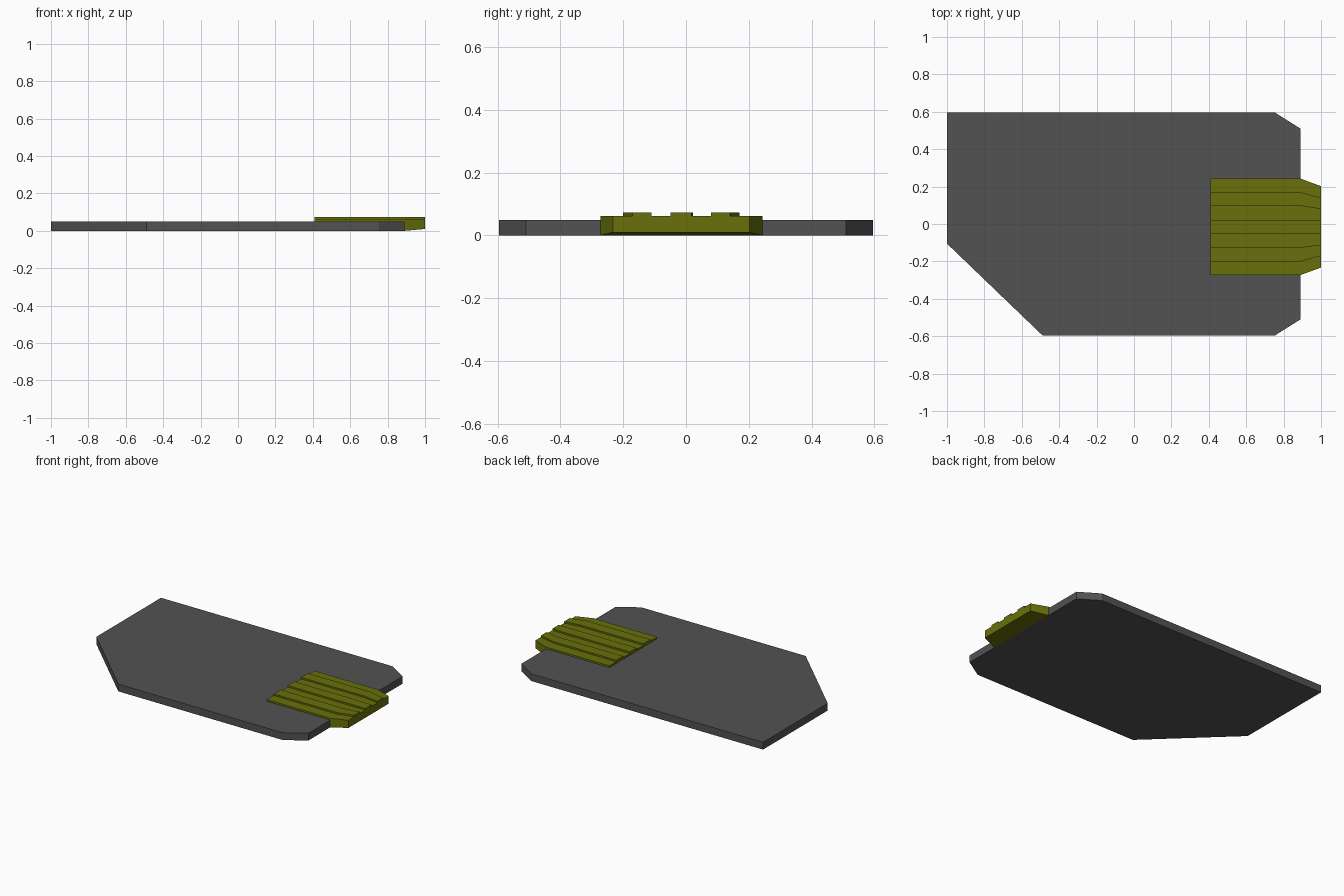
import bpy, bmesh

if "Cube" in bpy.data.objects:
    bpy.data.objects.remove(bpy.data.objects["Cube"])


def loft(name, sections, color):
    """Closed solid from matching rings of points, capped at both ends."""
    bm = bmesh.new()
    rings = [[bm.verts.new(p) for p in s] for s in sections]
    for a, b in zip(rings, rings[1:]):
        n = len(a)
        for i in range(n):
            bm.faces.new((a[i], a[(i + 1) % n], b[(i + 1) % n], b[i]))
    bm.faces.new(rings[0])
    bm.faces.new(rings[-1])
    bmesh.ops.recalc_face_normals(bm, faces=bm.faces)
    mesh = bpy.data.meshes.new(name)
    bm.to_mesh(mesh)
    bm.free()
    mat = bpy.data.materials.new(name + "_color")
    mat.diffuse_color = (*color, 1)
    mat.use_nodes = True
    mat.node_tree.nodes["Principled BSDF"].inputs["Base Color"].default_value = mat.diffuse_color
    mesh.materials.append(mat)
    obj = bpy.data.objects.new(name, mesh)
    bpy.context.collection.objects.link(obj)
    return obj


# Flat plate with one large and two small clipped corners
outline = [(-1, 0.595), (0.755, 0.595), (0.89, 0.51), (0.89, -0.51),
           (0.755, -0.595), (-0.49, -0.595), (-1, -0.105)]
loft("base_plate", [[(x, y, z) for x, y in outline] for z in (0, 0.05)],
     (0.085, 0.085, 0.085))


# Ribbed tab: stepped cross-section that narrows past the plate edge
def tab_section(x, ys, bottom, low=0.062, high=0.073):
    ring = [(x, ys[0], bottom), (x, ys[0], low)]
    for i in range(1, 7, 2):
        ring += [(x, ys[i], low), (x, ys[i], high),
                 (x, ys[i + 1], high), (x, ys[i + 1], low)]
    return ring + [(x, ys[7], low), (x, ys[7], bottom)]


wide = [-0.273, -0.2, -0.125, -0.05, 0.022, 0.097, 0.17, 0.243]
tip = [-0.233, -0.17, -0.11, -0.05, 0.018, 0.08, 0.14, 0.202]
loft("ribbed_tab", [tab_section(0.41, wide, 0.04),
                    tab_section(0.89, wide, 0.0),
                    tab_section(1.0, tip, 0.01)], (0.14, 0.16, 0.003))
